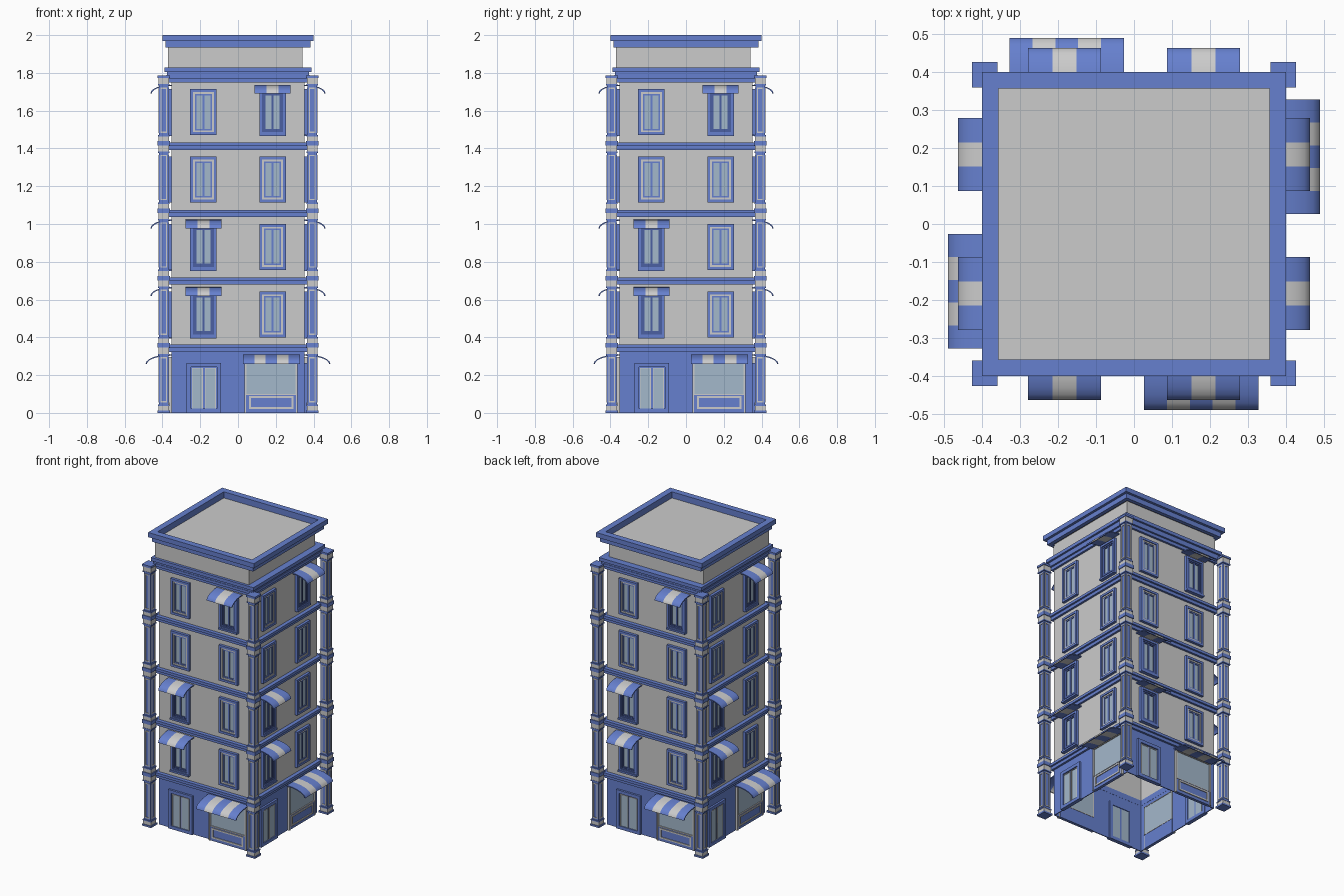
import bpy, bmesh, math
from mathutils import Matrix, Vector

cube = bpy.data.objects.get("Cube")
if cube:
    bpy.data.objects.remove(cube, do_unlink=True)


def material(name, rgb):
    m = bpy.data.materials.new(name)
    m.use_nodes = True
    m.diffuse_color = (*rgb, 1)
    m.node_tree.nodes["Principled BSDF"].inputs["Base Color"].default_value = (*rgb, 1)
    return m


BLUE = material("blue_trim", (0.133, 0.216, 0.62))
DARK = material("dark_blue_trim", (0.07, 0.115, 0.36))
LIGHT = material("light_grey", (0.6, 0.6, 0.6))
GLASS = material("pale_glass", (0.37, 0.48, 0.6))

parts = {}   # part name -> (bmesh, material)
WALL = 0.352
FLOOR = 0.357
SIDES = [Matrix.Rotation(i * math.pi / 2, 4, 'Z') for i in range(4)]


def part(name, mat):
    return parts.setdefault(name, (bmesh.new(), mat))[0]


def box(name, mat, x0, x1, y0, y1, z0, z1, turns=SIDES):
    """Box repeated on each side of the building."""
    bm = part(name, mat)
    place = Matrix.Translation(((x0 + x1) / 2, (y0 + y1) / 2, (z0 + z1) / 2))
    size = Matrix.Diagonal((x1 - x0, y1 - y0, z1 - z0, 1))
    for turn in turns:
        bmesh.ops.create_cube(bm, size=1, matrix=turn @ place @ size)


def plate(name, mat, x0, x1, z0, z1, out, back=0.0):
    """Box standing out from the wall face."""
    box(name, mat, x0, x1, -WALL - out, -WALL + back, z0, z1)


def frame(name, mat, x0, x1, z0, z1, bar, y0, y1):
    """Rectangular frame of four bars."""
    box(name, mat, x0, x0 + bar, y0, y1, z0, z1)
    box(name, mat, x1 - bar, x1, y0, y1, z0, z1)
    box(name, mat, x0 + bar, x1 - bar, y0, y1, z0, z0 + bar)
    box(name, mat, x0 + bar, x1 - bar, y0, y1, z1 - bar, z1)


def block(name, mat, lo, hi, z0, z1):
    box(name, mat, lo, hi, lo, hi, z0, z1, SIDES[:1])


def ring(name, mat, outer, inner, z0, z1):
    box(name, mat, -outer, inner, -outer, -inner, z0, z1)


def awning(x0, x1, z, height, reach, stripes):
    """Curved striped canopy as a thin shell."""
    arc = [i * math.pi / 12 for i in range(7)]
    loop = [(math.sin(a) * reach, math.cos(a) * height) for a in arc]
    loop += [(math.sin(a) * (reach - .007), math.cos(a) * (height - .007)) for a in reversed(arc)]
    step = (x1 - x0) / stripes
    for s in range(stripes):
        bm = part(*(("awning_light_stripes", LIGHT) if s % 2 else ("awning_blue_stripes", BLUE)))
        for turn in SIDES:
            a, b = [[bm.verts.new(turn @ Vector((x0 + step * k, -WALL - d, z + h)))
                     for d, h in loop] for k in (s, s + 1)]
            n = len(loop)
            for i in range(n):
                j = (i + 1) % n
                bm.faces.new((a[i], a[j], b[j], b[i]))
            bm.faces.new(a[::-1])
            bm.faces.new(b)


def window(cx, z, shaded):
    x0, x1, z0, z1 = cx - .07, cx + .07, z + .043, z + .286
    y = -WALL
    frame("window_outer_frames", BLUE, x0, x1, z0, z1, .015, y - .018, y)
    name, mat = ("shaded_window_mouldings", DARK) if shaded else ("window_light_mouldings", LIGHT)
    frame(name, mat, x0 + .015, x1 - .015, z0 + .015, z1 - .015, .01, y - .012, y)
    inner = ("shaded_window_sashes", DARK) if shaded else ("window_sashes", BLUE)
    frame(*inner, x0 + .025, x1 - .025, z0 + .025, z1 - .025, .008, y - .009, y)
    plate(*inner, cx - .006, cx + .006, z0 + .03, z1 - .03, .009)
    plate("window_glass", GLASS, x0 + .03, x1 - .03, z0 + .03, z1 - .03, .004)
    if shaded:
        plate("window_sills", BLUE, x0, x1, z0 - .006, z0 + .006, .024)


# Wall shell, open underneath
box("ground_floor_walls", BLUE, -WALL, WALL, -WALL, -WALL + .006, 0, FLOOR - .02)
box("upper_walls", LIGHT, -WALL, WALL, -WALL, -WALL + .006, FLOOR - .02, 5 * FLOOR)

# Bands and corner pillars, floor by floor
C = .393
for f in range(5):
    z0, z1 = f * FLOOR, (f + 1) * FLOOR
    ring("floor_bands", BLUE, .366, .345, z1 - .035, z1 - .014)
    ring("floor_bands", BLUE, .378, .345, z1 - .014, z1 + .004)

    def post(name, mat, half, a, b):
        box(name, mat, C - half, C + half, -C - half, -C + half, a, b)
    post("pillar_shafts", BLUE, .025, z0 + .04, z1 - .04)
    post("pillar_bases", LIGHT, .029, z0 + .01, z0 + .038)
    post("pillar_base_mouldings", BLUE, .031, z0 + .036, z0 + .044)
    post("pillar_capitals", LIGHT, .029, z1 - .045, z1 - .01)
    post("pillar_capital_mouldings", BLUE, .031, z1 - .052, z1 - .044)
    post("pillar_slabs", BLUE, .034, z1 - .012, z1 + (.012 if f < 4 else .002))
    for cx in (-C, C):
        frame("pillar_panel_frames", LIGHT, cx - .018, cx + .018, z0 + .055, z1 - .062,
              .007, -C - .028, -C + .028)
box("pillar_plinths", BLUE, C - .034, C + .034, -C - .034, -C + .034, 0, .012)

# Windows, with awnings over some
for f in range(1, 5):
    for cx in (-.183, .183):
        shaded = (cx < 0) == (f < 3) and f != 3
        window(cx, f * FLOOR, shaded)
        if shaded:
            awning(cx - .096, cx + .096, f * FLOOR + .262, .047, .112, 3)

# Entrance door with two glazed leaves
frame("door_surrounds", BLUE, -.272, -.09, -0.0, .265, .022, -WALL - .014, -WALL + .012)
plate("door_leaves", BLUE, -.25, -.112, 0, .245, .004, .008)
for x in (-.244, -.175):
    plate("door_glass", GLASS, x, x + .058, .012, .238, .007, .01)
    frame("door_glass_beads", LIGHT, x, x + .058, .012, .238, .004, -WALL - .01, -WALL)

# Shop window with panelled stall riser and awning
plate("shop_glass", GLASS, .045, .305, .1, .29, .006, .01)
frame("shop_window_frames", LIGHT, .04, .31, .096, .295, .005, -WALL - .012, -WALL + .012)
plate("shop_posts", LIGHT, .308, .316, 0, .295, .014, .008)
plate("shop_posts", BLUE, .034, .042, 0, .295, .014)
plate("shop_riser", BLUE, .042, .308, 0, .1, .01, .01)
frame("shop_riser_panels", LIGHT, .058, .293, .02, .09, .01, -WALL - .015, -WALL)
awning(.026, .328, .258, .052, .138, 5)

# Roof: lower cornice, parapet, top cornice and flat roof
block("lower_cornice", BLUE, -.375, .375, 5 * FLOOR, 1.808)
block("lower_cornice", BLUE, -.388, .388, 1.805, 1.828)
block("parapet", LIGHT, -.37, .342, 1.82, 1.95)
ring("top_cornice", BLUE, .383, .357, 1.935, 1.972)
ring("top_cornice", BLUE, .4, .357, 1.968, 2.0)
block("roof_deck", LIGHT, -.358, .358, 1.945, 1.958)

# Turn every part into an object
for name, (bm, mat) in parts.items():
    bmesh.ops.recalc_face_normals(bm, faces=bm.faces)
    mesh = bpy.data.meshes.new(name)
    bm.to_mesh(mesh)
    bm.free()
    mesh.materials.append(mat)
    obj = bpy.data.objects.new(name, mesh)
    bpy.context.collection.objects.link(obj)
    if name.startswith("awning"):
        bpy.ops.object.select_all(action='DESELECT')
        obj.select_set(True)
        bpy.context.view_layer.objects.active = obj
        bpy.ops.object.shade_smooth_by_angle(angle=math.radians(50))
